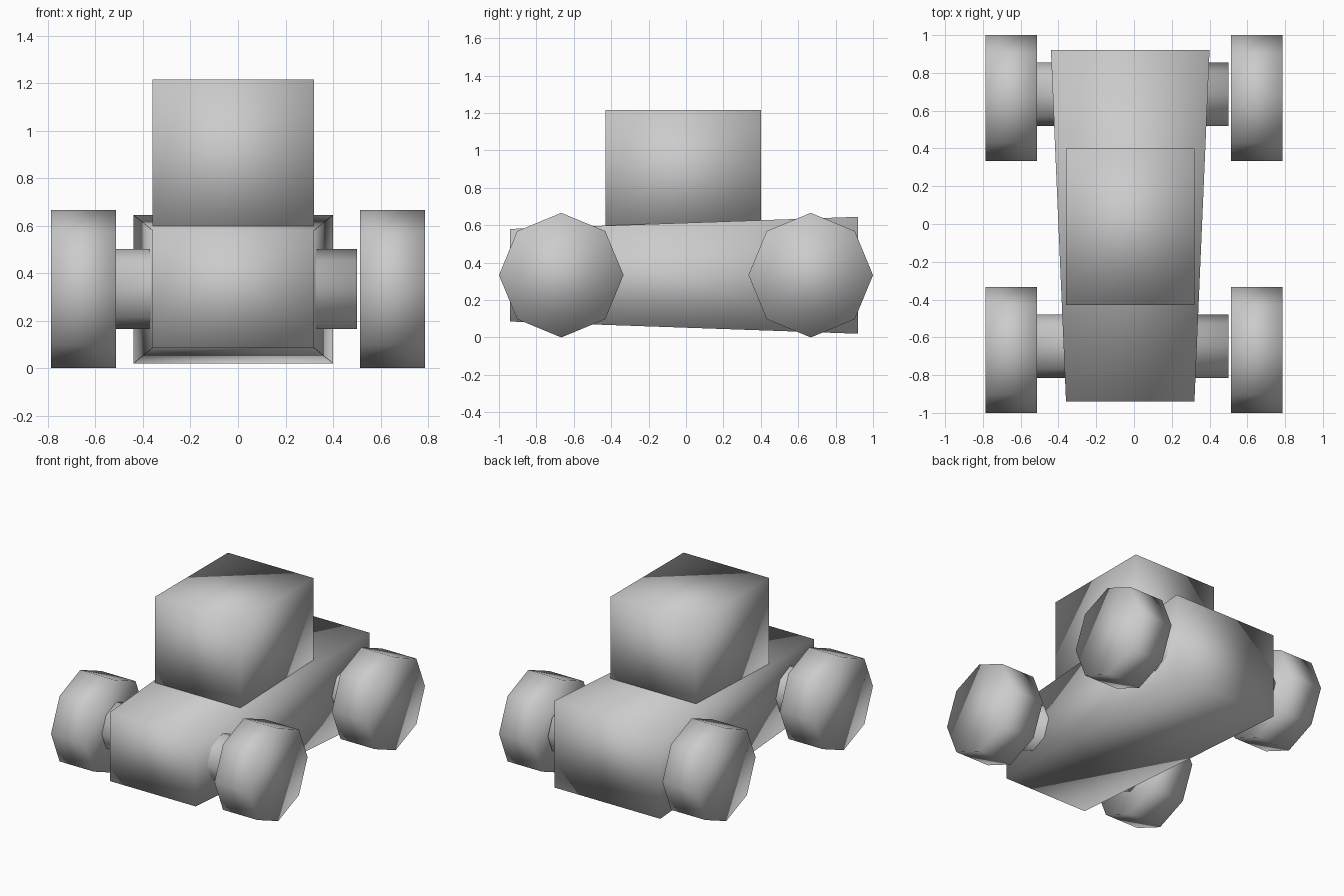
import bpy
import bmesh
import math
from mathutils import Matrix, Vector

if "Cube" in bpy.data.objects:
    bpy.data.objects.remove(bpy.data.objects["Cube"], do_unlink=True)

grey = bpy.data.materials.new("plain_grey")
grey.use_nodes = True
grey.diffuse_color = (0.6, 0.6, 0.6, 1)
grey.node_tree.nodes["Principled BSDF"].inputs["Base Color"].default_value = (0.6, 0.6, 0.6, 1)

MID_X = -0.02   # body centre line
AXLE_Z = 0.333


def finish(bm, name):
    """Turn a bmesh into a fully smooth-shaded object."""
    bmesh.ops.recalc_face_normals(bm, faces=bm.faces)
    for face in bm.faces:
        face.smooth = True
    mesh = bpy.data.meshes.new(name)
    bm.to_mesh(mesh)
    bm.free()
    mesh.materials.append(grey)
    obj = bpy.data.objects.new(name, mesh)
    bpy.context.collection.objects.link(obj)
    return obj


def box(name, low, high):
    bm = bmesh.new()
    bmesh.ops.create_cube(bm, size=1)
    low, high = Vector(low), Vector(high)
    for v in bm.verts:
        v.co = (low + high) / 2 + v.co * (high - low)
    return bm


def octagon_drum(name, radius, x0, x1, y):
    """Eight-sided drum along x, with a corner pointing up."""
    bm = bmesh.new()
    place = Matrix.Translation(((x0 + x1) / 2, y, AXLE_Z)) @ Matrix.Rotation(math.pi / 2, 4, "Y")
    bmesh.ops.create_cone(bm, cap_ends=True, segments=8, radius1=radius,
                          radius2=radius, depth=x1 - x0, matrix=place)
    return finish(bm, name)


# Body, flaring from the small front end to the larger back end
body = box("body", (-0.36, -0.94, 0.085), (0.32, 0.92, 0.58))
for v in body.verts:
    if v.co.y > 0:
        v.co.x = MID_X + (v.co.x - MID_X) * 0.42 / 0.34
        v.co.z = AXLE_Z + (v.co.z - AXLE_Z) * 0.3125 / 0.2475
finish(body, "body")

# Cab
finish(box("cab", (-0.36, -0.43, 0.53), (0.32, 0.40, 1.215)), "cab")

# Axles and wheels
for end, side_y in (("front", -1), ("back", 1)):
    octagon_drum(end + "_axle", 0.168, MID_X - 0.52, MID_X + 0.52, side_y * 0.667 + 0.02)
    for side, s in (("left", 1), ("right", -1)):
        x_in, x_out = sorted((s * 0.513, s * 0.787))
        octagon_drum(f"{end}_{side}_wheel", 0.333, x_in, x_out, side_y * 0.667)
